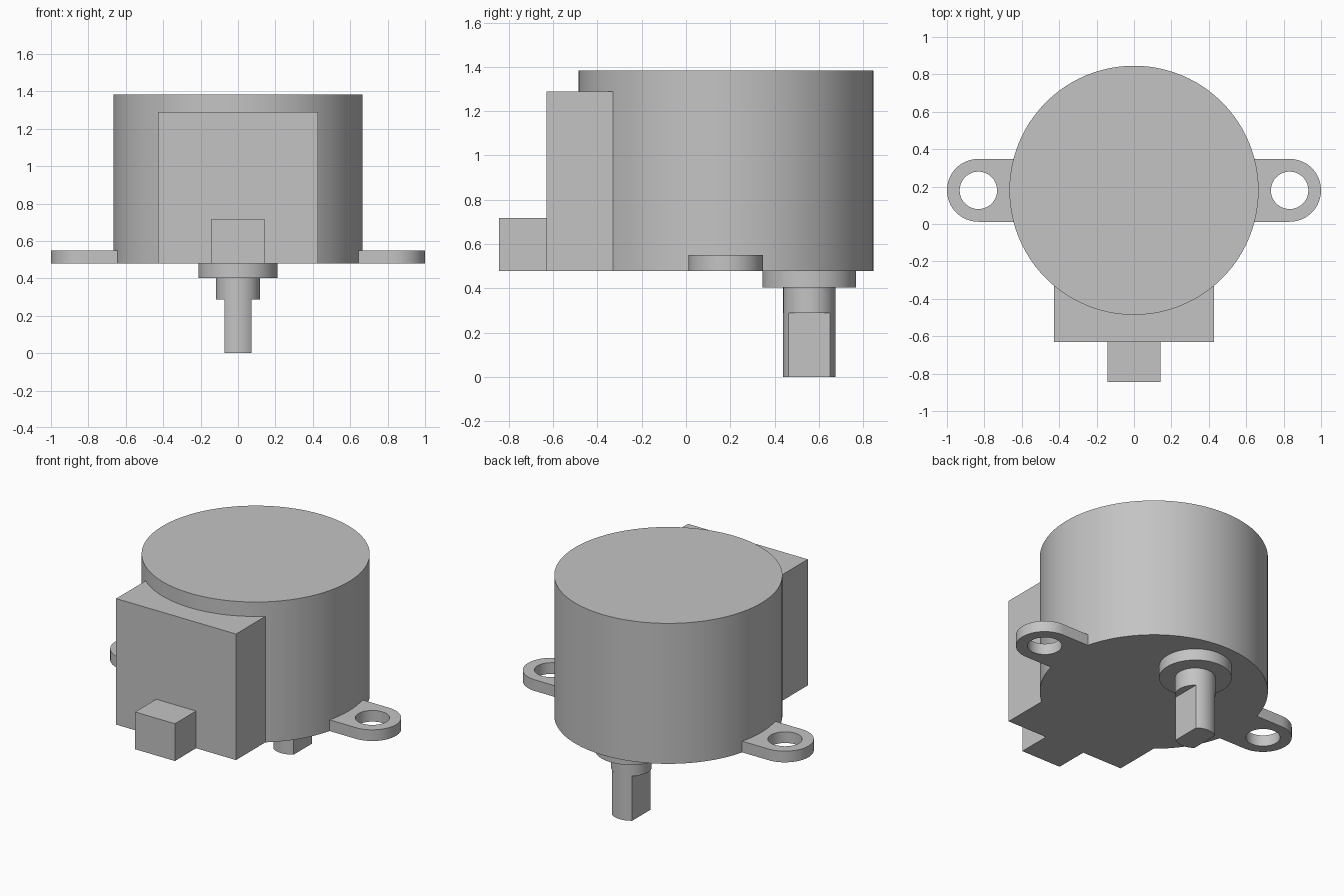
import bpy, bmesh
from math import sin, cos, pi, acos, radians

cube = bpy.data.objects.get("Cube")
if cube:
    bpy.data.objects.remove(cube, do_unlink=True)

grey = bpy.data.materials.new("light grey")
grey.use_nodes = True
colour = (0.55, 0.55, 0.55, 1)
grey.diffuse_color = colour
grey.node_tree.nodes["Principled BSDF"].inputs["Base Color"].default_value = colour

BASE = 0.478      # underside of the housing
BODY_Y = 0.18     # axis of the housing
SHAFT_Y = 0.557   # axis of the offset output shaft


def finish(name, bm):
    bmesh.ops.recalc_face_normals(bm, faces=bm.faces)
    mesh = bpy.data.meshes.new(name)
    bm.to_mesh(mesh)
    bm.free()
    mesh.materials.append(grey)
    obj = bpy.data.objects.new(name, mesh)
    bpy.context.collection.objects.link(obj)
    bpy.ops.object.select_all(action='DESELECT')
    obj.select_set(True)
    bpy.context.view_layer.objects.active = obj
    bpy.ops.object.shade_smooth_by_angle(angle=radians(30))
    return obj


def prism(name, outline, z0, z1):
    bm = bmesh.new()
    face = bm.faces.new([bm.verts.new((x, y, z0)) for x, y in outline])
    top = bmesh.ops.extrude_face_region(bm, geom=[face], use_keep_orig=True)["geom"]
    verts = [v for v in top if isinstance(v, bmesh.types.BMVert)]
    bmesh.ops.translate(bm, verts=verts, vec=(0, 0, z1 - z0))
    return finish(name, bm)


def arc(r, cy, start=0.0, end=2 * pi, n=96):
    step = (end - start) / n
    return [(r * cos(start + i * step), cy + r * sin(start + i * step)) for i in range(n)]


def box(name, half_x, y0, y1, z0, z1):
    return prism(name, [(-half_x, y0), (half_x, y0), (half_x, y1), (-half_x, y1)], z0, z1)


def ear(name, side, cx=0.832, r=0.168, hole=0.1, n=64):
    # Rounded outer end, straight inner end running into the housing
    bm = bmesh.new()
    rings = []
    for i in range(n):
        a = 2 * pi * i / n
        c, s = cos(a), sin(a)
        k = r if c >= 0 else r / max(abs(c), abs(s))
        stretch = 1 if c >= 0 else 1.5
        inner = (side * (cx + hole * c), BODY_Y + hole * s)
        outer = (side * (cx + k * c * stretch), BODY_Y + k * s)
        rings.append([bm.verts.new((*p, z)) for p, z in
                      ((inner, BASE), (outer, BASE), (outer, 0.55), (inner, 0.55))])
    for i in range(n):
        p, q = rings[i], rings[(i + 1) % n]
        for j in range(4):
            k = (j + 1) % 4
            bm.faces.new((p[j], p[k], q[k], q[j]))
    return finish(name, bm)


# Housing with cable block and plug at the front
prism("housing", arc(0.666, BODY_Y), BASE, 1.383)
box("cable_block", 0.427, -0.63, -0.325, BASE, 1.29)
box("cable_plug", 0.142, -0.845, -0.63, BASE, 0.718)

# Mounting ears
ear("left_ear", 1)
ear("right_ear", -1)

# Collar and output shaft, its lower end milled flat on both sides
prism("shaft_collar", arc(0.212, SHAFT_Y), 0.403, BASE)
prism("shaft", arc(0.118, SHAFT_Y, n=64), 0.288, 0.403)
a = acos(0.072 / 0.118)
flat = []
for start in (a, a + pi):
    end = start + pi - 2 * a
    flat += arc(0.118, SHAFT_Y, start, end, 24)
    flat.append((0.118 * cos(end), SHAFT_Y + 0.118 * sin(end)))
prism("shaft_flats", flat, 0, 0.288)
